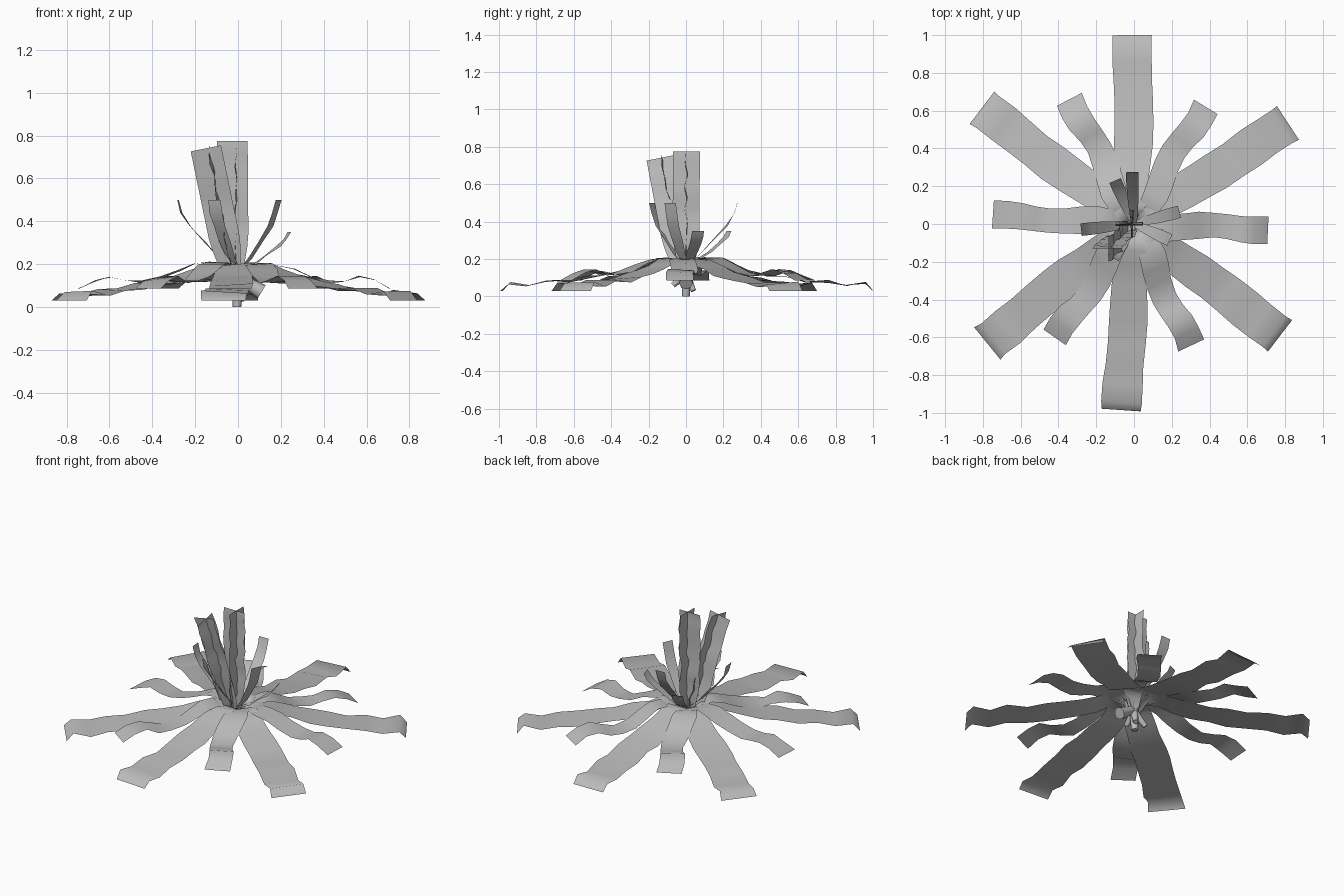
import bpy, math, random
from mathutils import Vector

random.seed(4)
if "Cube" in bpy.data.objects:
    bpy.data.objects.remove(bpy.data.objects["Cube"])

UP = Vector((0, 0, 1))
grey = bpy.data.materials.new("leaf grey")
grey.use_nodes = True
grey.diffuse_color = (0.5, 0.5, 0.5, 1)
grey.node_tree.nodes["Principled BSDF"].inputs["Base Color"].default_value = (0.5, 0.5, 0.5, 1)


def finish(name, verts, faces):
    mesh = bpy.data.meshes.new(name)
    mesh.from_pydata(verts, [], faces)
    mesh.materials.append(grey)
    obj = bpy.data.objects.new(name, mesh)
    bpy.context.collection.objects.link(obj)
    bpy.context.view_layer.objects.active = obj
    bpy.ops.object.select_all(action="DESELECT")
    obj.select_set(True)
    bpy.ops.object.shade_smooth_by_angle(angle=math.radians(75))


def ribbon(name, rows, side, ripple):
    """Strip of quads; rows are (centre, half width), ripple lifts the edges unevenly."""
    verts = []
    for i, (centre, half) in enumerate(rows):
        amount = ripple if 0 < i < len(rows) - 1 else Vector()
        for sign in (-1, 1):
            verts.append(centre + side * half * sign + amount * random.uniform(-1, 1))
    faces = [(i, i + 1, i + 3, i + 2) for i in range(0, len(verts) - 2, 2)]
    finish(name, verts, faces)


def spread_leaf(name, tip, profile, sway):
    """Leaf lying outward; profile holds (fraction, height, half width)."""
    out = Vector((*tip, 0))
    side = UP.cross(out.normalized())
    rows = []
    for t, z, half in profile:
        wobble = sway * math.sin(t * 8) * min(1, 4 * (1 - t))
        rows.append((out * t + side * wobble + UP * z, half * random.uniform(0.96, 1.04)))
    # width runs clockwise so that the upper face points up
    ribbon(name, rows, -side, UP * 0.009)


# Large ground leaves
large = [(0.01, 0.1, 0.025), (0.05, 0.175, 0.05), (0.09, 0.2, 0.065), (0.14, 0.198, 0.078),
         (0.22, 0.165, 0.085), (0.32, 0.137, 0.095), (0.43, 0.115, 0.1), (0.53, 0.105, 0.1),
         (0.64, 0.08, 0.1), (0.76, 0.08, 0.104), (0.86, 0.055, 0.104), (0.96, 0.07, 0.105),
         (1, 0.03, 0.107)]
large_tips = [(-0.01, 1.0), (-0.805, 0.615), (0.815, 0.535), (0.773, -0.592),
              (-0.777, -0.632), (-0.068, -0.985)]
for i, tip in enumerate(large_tips):
    spread_leaf(f"large_leaf_{i + 1}", tip, large, 0.006 * (-1) ** i)

# Small ground leaves
small = [(0.02, 0.1, 0.02), (0.09, 0.18, 0.045), (0.18, 0.203, 0.06), (0.27, 0.2, 0.07),
         (0.37, 0.17, 0.072), (0.48, 0.135, 0.07), (0.6, 0.115, 0.065), (0.7, 0.118, 0.065),
         (0.8, 0.138, 0.07), (0.9, 0.12, 0.072), (1, 0.085, 0.075)]
small_tips = [(-0.747, 0.05, -0.012), (0.709, -0.033, -0.014), (-0.342, 0.66, 0.022),
              (0.38, 0.62, -0.022), (-0.42, -0.6, -0.022), (0.303, -0.643, 0.022)]
for i, (x, y, sway) in enumerate(small_tips):
    spread_leaf(f"small_leaf_{i + 1}", (x, y), small, sway)


# Tall blades, standing in crossed pairs
def tall_blade(name, base, tip, side):
    a, b = Vector(base), Vector(tip)
    side = Vector(side).normalized()
    normal = side.cross(b - a).normalized()
    rows = []
    for i in range(11):
        t = i / 10
        rows.append((a.lerp(b, t), 0.045 + 0.027 * min(1, t * 4)))
    ribbon(name, rows, side, normal * 0.011)


tall_blade("upright_blade_wide", (-0.022, 0, 0.16), (-0.027, 0, 0.775), (1, 0, 0))
tall_blade("upright_blade_deep", (-0.01, 0, 0.16), (-0.012, 0.002, 0.775), (0, 1, 0))
tall_blade("leaning_blade_wide", (-0.03, -0.03, 0.16), (-0.15, -0.13, 0.74), (1, 0, 0.2))
tall_blade("leaning_blade_deep", (-0.03, -0.03, 0.16), (-0.135, -0.14, 0.74), (0, 1, 0.2))

# Short curved shoots around the centre
shoots = [(-0.01, 0.275, 0.5), (-0.28, -0.03, 0.5), (0.19, -0.085, 0.5),
          (-0.11, -0.18, 0.5), (0.24, 0.065, 0.35), (-0.1, 0.23, 0.35)]
bend = [(0, 0, 0.015), (0.3, 0.2, 0.024), (0.55, 0.42, 0.03),
        (0.78, 0.64, 0.033), (0.93, 0.82, 0.033), (1, 1, 0.033)]
for i, (x, y, height) in enumerate(shoots):
    out = Vector((x, y, 0))
    rows = [(out * t + UP * (0.16 + (height - 0.16) * rise), half) for t, rise, half in bend]
    ribbon(f"shoot_{i + 1}", rows, out.cross(UP).normalized(), out * 0.03)


# Root stubs under the crown
def root(name, top, end, r_top, r_end, sides=8):
    a, b = Vector(top), Vector(end)
    turn = (b - a).to_track_quat("Z", "Y")
    verts = []
    for p, r in ((a, r_top), (b, r_end)):
        for k in range(sides):
            w = math.tau * k / sides
            verts.append(p + turn @ Vector((r * math.cos(w), r * math.sin(w), 0)))
    faces = [(k, (k + 1) % sides, sides + (k + 1) % sides, sides + k) for k in range(sides)]
    faces += [tuple(range(sides))[::-1], tuple(range(sides, 2 * sides))]
    finish(name, verts, faces)


root("middle_root", (0, 0, 0.16), (-0.005, 0, 0), 0.03, 0.02)
root("left_root", (0.01, 0, 0.13), (0.11, 0.0, 0.07), 0.025, 0.037)
root("right_root", (0, 0, 0.12), (-0.07, 0.02, 0.04), 0.025, 0.015)
root("front_root", (0, 0, 0.12), (0.0, -0.07, 0.06), 0.025, 0.015)
root("back_root", (0, 0, 0.12), (0.02, 0.04, 0.03), 0.025, 0.015)
